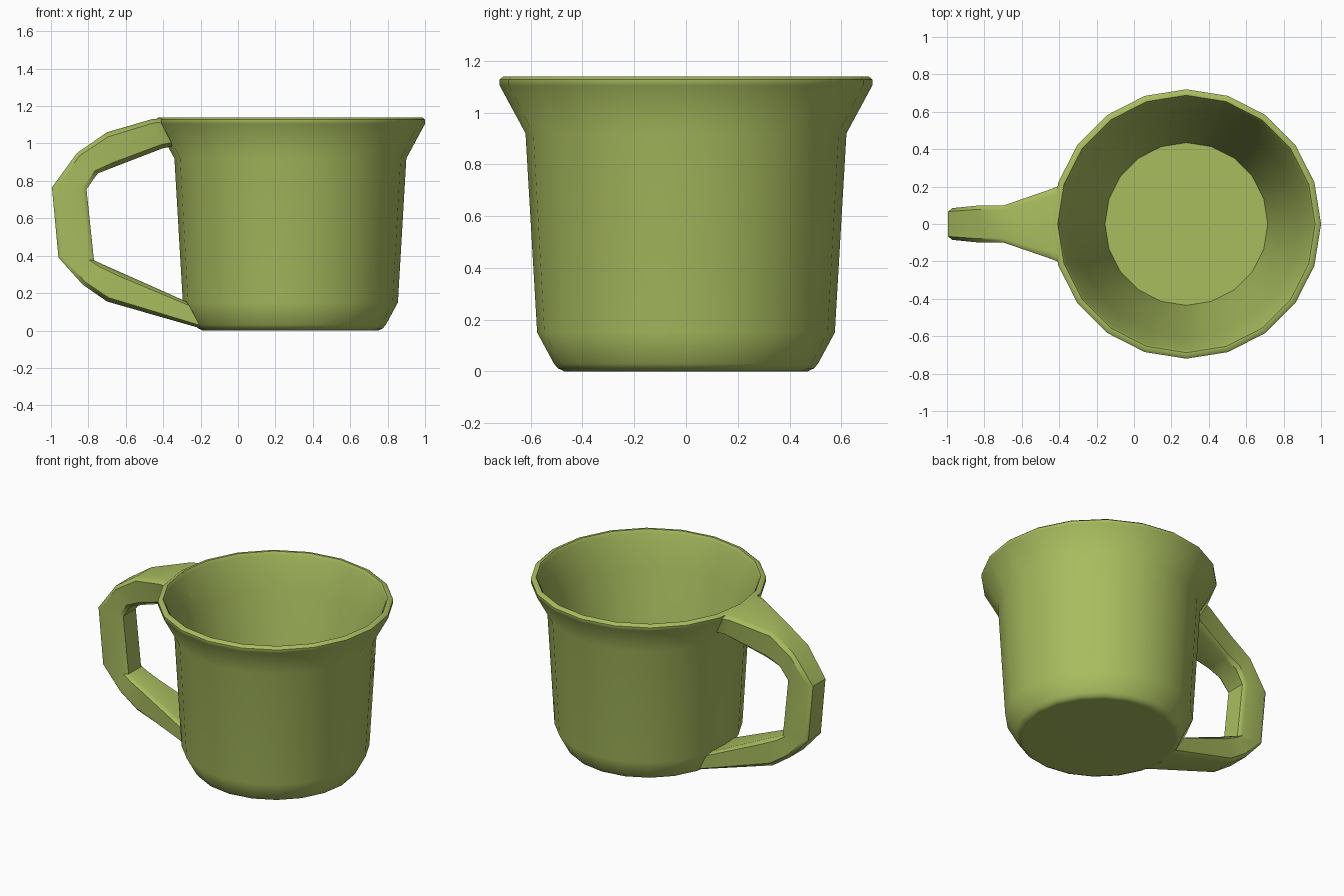
import bpy, bmesh, math

if "Cube" in bpy.data.objects:
    bpy.data.objects.remove(bpy.data.objects["Cube"])

green = bpy.data.materials.new("olive_green")
green.diffuse_color = (0.397, 0.509, 0.114, 1)
green.use_nodes = True
green.node_tree.nodes["Principled BSDF"].inputs["Base Color"].default_value = green.diffuse_color
CX, SIDES = 0.28, 20


def finish(bm, name, angle):
    bmesh.ops.recalc_face_normals(bm, faces=bm.faces)
    mesh = bpy.data.meshes.new(name)
    bm.to_mesh(mesh)
    bm.free()
    mesh.materials.append(green)
    ob = bpy.data.objects.new(name, mesh)
    bpy.context.collection.objects.link(ob)
    bpy.ops.object.select_all(action='DESELECT')
    ob.select_set(True)
    bpy.context.view_layer.objects.active = ob
    bpy.ops.object.shade_smooth_by_angle(angle=math.radians(angle))
    wn = ob.modifiers.new("weighted_normals", 'WEIGHTED_NORMAL')
    wn.keep_sharp = True
    return ob


def skin(bm, rings):
    """Join closed rings of points with quads and cap both ends."""
    loops = [[bm.verts.new(p) for p in r] for r in rings]
    n = len(loops[0])
    for a, b in zip(loops, loops[1:]):
        for i in range(n):
            j = (i + 1) % n
            bm.faces.new((a[i], a[j], b[j], b[i]))
    bm.faces.new(loops[0])
    bm.faces.new(loops[-1])


# Cup: (radius, height) from the underside, over the rim, to the inner floor
profile = [(0.47, 0.0), (0.495, 0.012), (0.51, 0.03), (0.575, 0.15),
           (0.62, 0.92), (0.72, 1.105), (0.72, 1.128), (0.705, 1.14),
           (0.688, 1.14), (0.675, 1.12), (0.605, 0.91), (0.435, 0.07)]
bm = bmesh.new()
skin(bm, [[(CX + r * math.cos(math.tau * i / SIDES),
            r * math.sin(math.tau * i / SIDES), z) for i in range(SIDES)]
          for r, z in profile])
finish(bm, "cup", 40)

# Handle: outer x, z, inner x, z, outer half width, inner half width
sections = [(-0.402, 1.135, -0.348, 0.985, 0.21, 0.18),
            (-0.46, 1.130, -0.40, 0.975, 0.187, 0.16),
            (-0.70, 1.060, -0.66, 0.875, 0.10, 0.10),
            (-0.86, 0.950, -0.75, 0.840, 0.098, 0.095),
            (-0.995, 0.765, -0.81, 0.755, 0.085, 0.085),
            (-0.96, 0.390, -0.77, 0.375, 0.085, 0.085),
            (-0.83, 0.245, -0.73, 0.357, 0.09, 0.09),
            (-0.70, 0.155, -0.64, 0.317, 0.095, 0.095),
            (-0.18, 0.006, -0.25, 0.143, 0.15, 0.16)]
# Chamfered cross-section: (position from outer to inner, share of half width)
half = [(0.0, 0.78), (0.13, 1.0), (0.87, 1.0), (1.0, 0.78)]
outline = half + [(t, -w) for t, w in reversed(half)]
bm = bmesh.new()
rings = []
for ox, oz, ix, iz, wo, wi in sections:
    rings.append([(ox + (ix - ox) * t, w * (wo + (wi - wo) * t), oz + (iz - oz) * t)
                  for t, w in outline])
skin(bm, rings)
finish(bm, "handle", 40)
